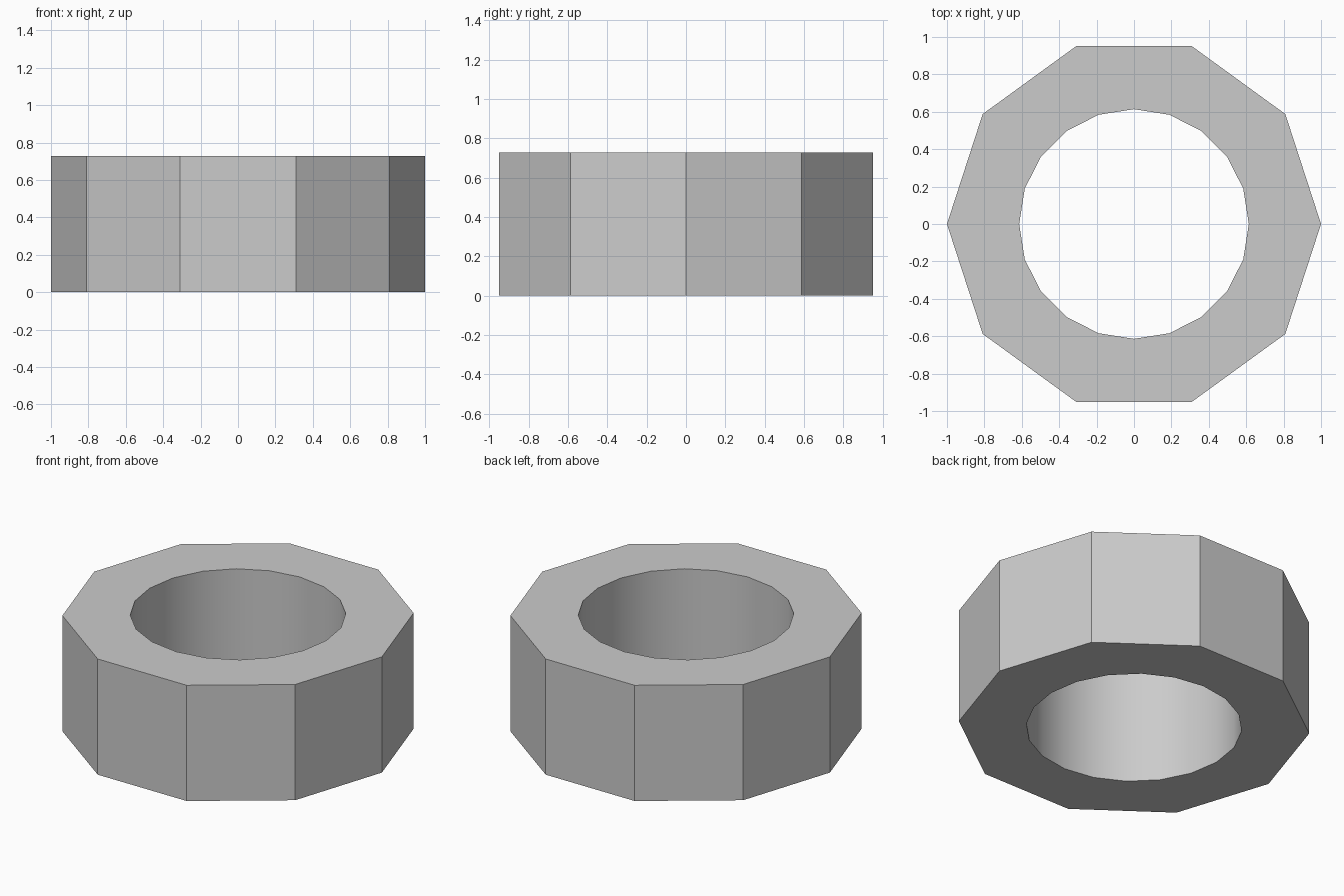
import bpy, bmesh
from math import cos, sin, tau

if "Cube" in bpy.data.objects:
    bpy.data.objects.remove(bpy.data.objects["Cube"])

OUTER_SIDES, OUTER_R = 10, 1.0
BORE_SIDES, BORE_R = 20, 0.614
HEIGHT = 0.727


def ring(bm, sides, radius, z):
    return [bm.verts.new((radius * cos(tau * i / sides), radius * sin(tau * i / sides), z))
            for i in range(sides)]


def wall(bm, low, high):
    n = len(low)
    for i in range(n):
        j = (i + 1) % n
        bm.faces.new((low[i], low[j], high[j], high[i]))


def cap(bm, outer, bore):
    # Each outer side meets two bore sides
    n, m = len(outer), len(bore)
    for i in range(n):
        a, b = outer[i], outer[(i + 1) % n]
        p, q, r = bore[2 * i], bore[2 * i + 1], bore[(2 * i + 2) % m]
        for tri in ((a, q, p), (a, b, q), (b, r, q)):
            bm.faces.new(tri)


bm = bmesh.new()
outer_low, outer_high = (ring(bm, OUTER_SIDES, OUTER_R, z) for z in (0, HEIGHT))
bore_low, bore_high = (ring(bm, BORE_SIDES, BORE_R, z) for z in (0, HEIGHT))

# Decagonal outside, round bore, flat top and bottom
wall(bm, outer_low, outer_high)
wall(bm, bore_low, bore_high)
cap(bm, outer_low, bore_low)
cap(bm, outer_high, bore_high)
bmesh.ops.recalc_face_normals(bm, faces=bm.faces)

mesh = bpy.data.meshes.new("decagonal_ring")
bm.to_mesh(mesh)
bm.free()
obj = bpy.data.objects.new("decagonal_ring", mesh)
bpy.context.collection.objects.link(obj)

# Smooth bore, crisp outer corners and rims
bpy.context.view_layer.objects.active = obj
obj.select_set(True)
bpy.ops.object.shade_smooth_by_angle(angle=0.5)
